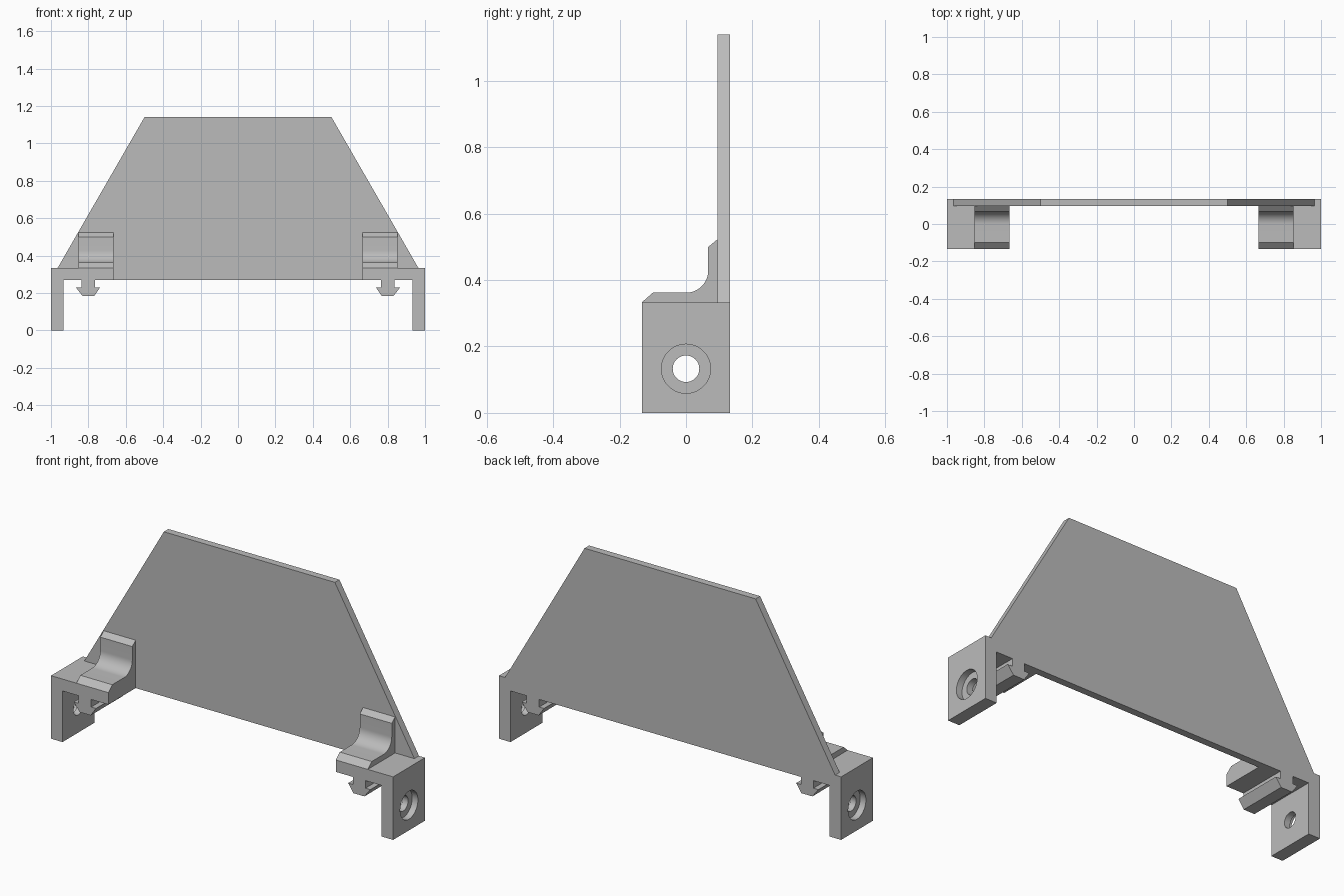
import bpy, bmesh, math
from mathutils import Matrix

cube = bpy.data.objects.get("Cube")
if cube:
    bpy.data.objects.remove(cube, do_unlink=True)

# Single matte grey plastic
grey = bpy.data.materials.new("grey plastic")
grey.use_nodes = True
colour = (0.5, 0.5, 0.5, 1)
grey.diffuse_color = colour
grey.node_tree.nodes["Principled BSDF"].inputs["Base Color"].default_value = colour


def finish(bm, name):
    """Turn a bmesh into a named grey object."""
    bmesh.ops.recalc_face_normals(bm, faces=bm.faces)
    mesh = bpy.data.meshes.new(name)
    bm.to_mesh(mesh)
    bm.free()
    mesh.materials.append(grey)
    obj = bpy.data.objects.new(name, mesh)
    bpy.context.collection.objects.link(obj)
    return obj


def extrude(name, points, start, end):
    """Extrude a closed outline of 3D points; start and end are offsets."""
    bm = bmesh.new()
    face = bm.faces.new([bm.verts.new([a + b for a, b in zip(p, start)]) for p in points])
    grown = bmesh.ops.extrude_face_region(bm, geom=[face])
    moved = [v for v in grown["geom"] if isinstance(v, bmesh.types.BMVert)]
    bmesh.ops.translate(bm, verts=moved, vec=[b - a for a, b in zip(start, end)])
    return finish(bm, name)


def cut_hole(target, radius, x, depth):
    """Drill a round hole along x through the leg."""
    bm = bmesh.new()
    place = Matrix.Translation((x, 0, HOLE_Z)) @ Matrix.Rotation(math.pi / 2, 4, "Y")
    bmesh.ops.create_cone(bm, cap_ends=True, segments=48, radius1=radius,
                          radius2=radius, depth=depth, matrix=place)
    cutter = finish(bm, "hole_cutter")
    cutter.hide_render = True
    mod = target.modifiers.new("hole", "BOOLEAN")
    mod.operation, mod.solver, mod.object = "DIFFERENCE", "EXACT", cutter
    bpy.context.view_layer.objects.active = target
    bpy.ops.object.modifier_apply(modifier=mod.name)
    bpy.data.objects.remove(cutter, do_unlink=True)


def smooth(obj):
    bpy.ops.object.select_all(action="DESELECT")
    obj.select_set(True)
    bpy.context.view_layer.objects.active = obj
    bpy.ops.object.shade_smooth_by_angle(angle=math.radians(25))


HALF_DEPTH = 0.133
PANEL_FRONT = 0.095
SHELF_LOW, SHELF_TOP = 0.27, 0.333
INNER = 0.665
HOLE_Z = 0.133

# Tall tapered back panel, dropping between the two brackets
half = [(INNER, SHELF_LOW), (INNER, SHELF_TOP), (0.965, SHELF_TOP), (0.5, 1.14)]
outline = half + [(-x, z) for x, z in reversed(half)]
extrude("back_panel", [(x, 0, z) for x, z in outline],
        (0, PANEL_FRONT, 0), (0, HALF_DEPTH, 0))

# Bracket: shelf and leg with a barbed snap hook under the shelf
bracket = [(INNER, SHELF_TOP), (INNER, SHELF_LOW),
           (0.765, SHELF_LOW), (0.765, 0.23), (0.737, 0.23), (0.768, 0.185),
           (0.832, 0.185), (0.867, 0.23), (0.838, 0.23), (0.838, SHELF_LOW),
           (0.933, SHELF_LOW), (0.933, 0), (1, 0), (1, SHELF_TOP)]

# Saddle: curved fillet block with chamfered ends, seen from the side
R = 0.067
arc = [(R * math.sin(t), 0.362 + R - R * math.cos(t))
       for t in (math.pi / 2 * i / 16 for i in range(17))]
saddle = ([(-HALF_DEPTH, SHELF_TOP), (-0.1, 0.362)] + arc +
          [(R, 0.5), (PANEL_FRONT, 0.523), (PANEL_FRONT, SHELF_TOP)])

for side, s in (("left", 1), ("right", -1)):
    body = extrude(side + "_bracket", [(s * x, 0, z) for x, z in bracket],
                   (0, -HALF_DEPTH, 0), (0, HALF_DEPTH, 0))
    cut_hole(body, 0.04, s * 0.966, 0.2)
    cut_hole(body, 0.074, s * 1.02, 0.107)  # counterbore on the outer face
    smooth(body)
    block = extrude(side + "_saddle", [(0, y, z) for y, z in saddle],
                    (s * INNER, 0, 0), (s * 0.852, 0, 0))
    smooth(block)
